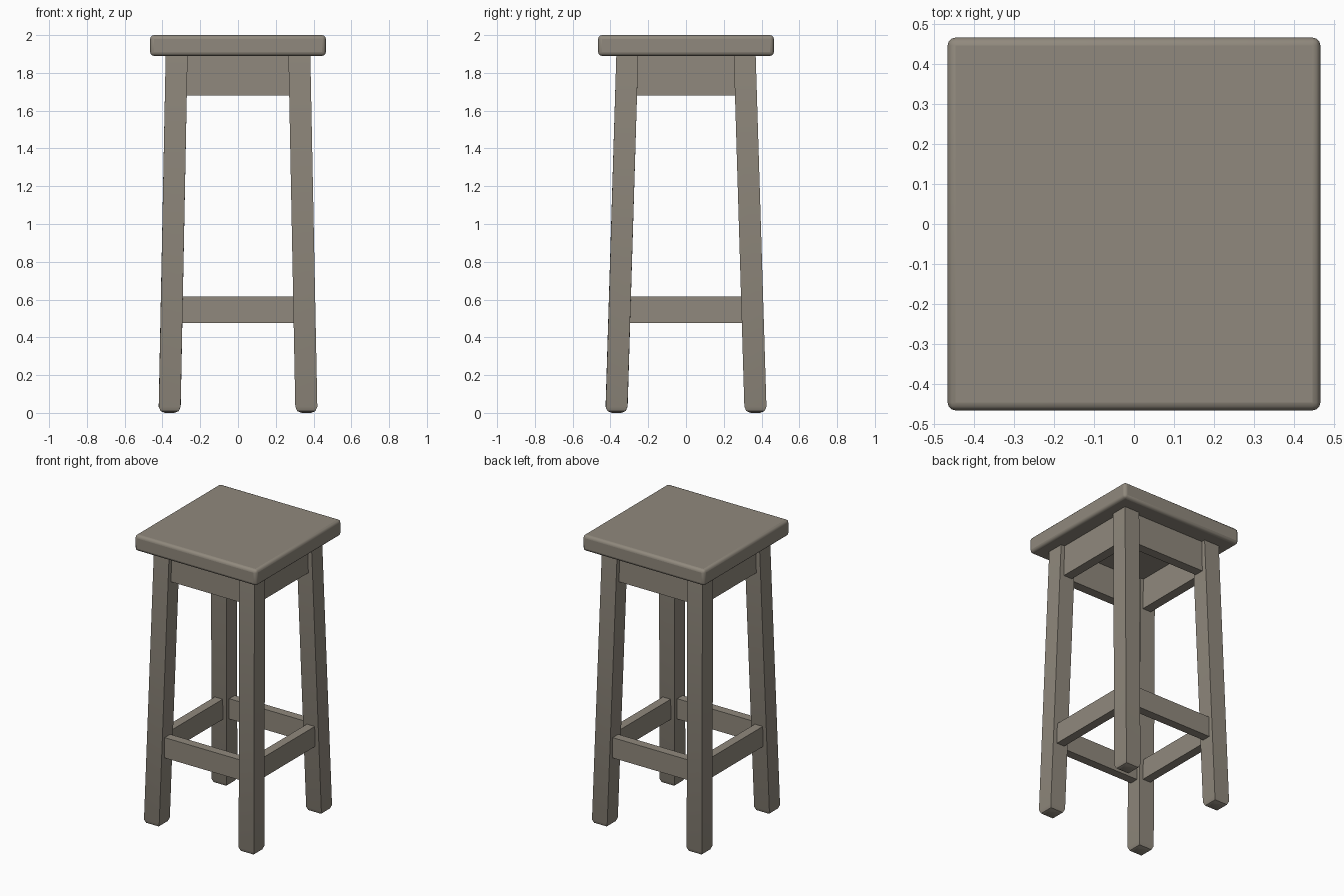
import bpy, bmesh, math
from mathutils import Vector

if "Cube" in bpy.data.objects:
    bpy.data.objects.remove(bpy.data.objects["Cube"])

wood = bpy.data.materials.new("grey brown wood")
wood.diffuse_color = (0.28, 0.25, 0.205, 1)
wood.use_nodes = True
wood.node_tree.nodes["Principled BSDF"].inputs["Base Color"].default_value = wood.diffuse_color


def finish(name, bm):
    bmesh.ops.recalc_face_normals(bm, faces=bm.faces[:])
    me = bpy.data.meshes.new(name)
    bm.to_mesh(me)
    bm.free()
    me.materials.append(wood)
    ob = bpy.data.objects.new(name, me)
    bpy.context.collection.objects.link(ob)
    return ob


def box(name, lo, hi):
    bm = bmesh.new()
    bmesh.ops.create_cube(bm, size=1)
    for v in bm.verts:
        v.co = Vector([(a + b) / 2 + c * (b - a) for a, b, c in zip(lo, hi, v.co)])
    return finish(name, bm)


def smooth(ob, angle):
    bpy.ops.object.select_all(action='DESELECT')
    ob.select_set(True)
    bpy.context.view_layer.objects.active = ob
    bpy.ops.object.shade_smooth_by_angle(angle=math.radians(angle))


# seat slab with softened edges
seat = box("seat", (-0.465, -0.465, 1.89), (0.465, 0.465, 2.0))
bev = seat.modifiers.new("soft edges", 'BEVEL')
bev.width = 0.02
bev.segments = 3
smooth(seat, 40)


# leg centre line: splayed outwards towards the floor
def leg_x(z):
    return 0.362 - 0.037 * z / 1.89


def leg_y(z):
    return 0.368 - 0.057 * z / 1.89


# four splayed legs with rounded feet
HALF = 0.058
for sy, end in ((-1, "front"), (1, "back")):
    for sx, side in ((-1, "left"), (1, "right")):
        bm = bmesh.new()
        bmesh.ops.create_cube(bm, size=2)
        for v in bm.verts:
            z = 1.895 if v.co.z > 0 else 0.005
            v.co = Vector((sx * leg_x(z) + v.co.x * HALF,
                           sy * leg_y(z) + v.co.y * HALF, z))
        low = [e for e in bm.edges if all(v.co.z < 0.1 for v in e.verts)]
        bmesh.ops.bevel(bm, geom=low, offset=0.033, segments=2, profile=0.5,
                        affect='EDGES')
        lowest = min(v.co.z for v in bm.verts)
        for v in bm.verts:
            if v.co.z < 1:
                v.co.z -= lowest
        smooth(finish(end + "_" + side + "_leg", bm), 25)


# rails between the legs: apron under the seat, stretchers near the floor
def rails(kind, z0, z1, recess, thick):
    zm = (z0 + z1) / 2
    lx, ly = leg_x(zm), leg_y(zm)
    ox, oy = lx + HALF - recess, ly + HALF - recess
    box("front_" + kind, (-lx, -oy, z0), (lx, -oy + thick, z1))
    box("back_" + kind, (-lx, oy - thick, z0), (lx, oy, z1))
    box("left_" + kind, (-ox, -ly, z0), (-ox + thick, ly, z1))
    box("right_" + kind, (ox - thick, -ly, z0), (ox, ly, z1))


rails("apron", 1.68, 1.892, 0.03, 0.065)
rails("stretcher", 0.475, 0.615, 0.028, 0.06)
